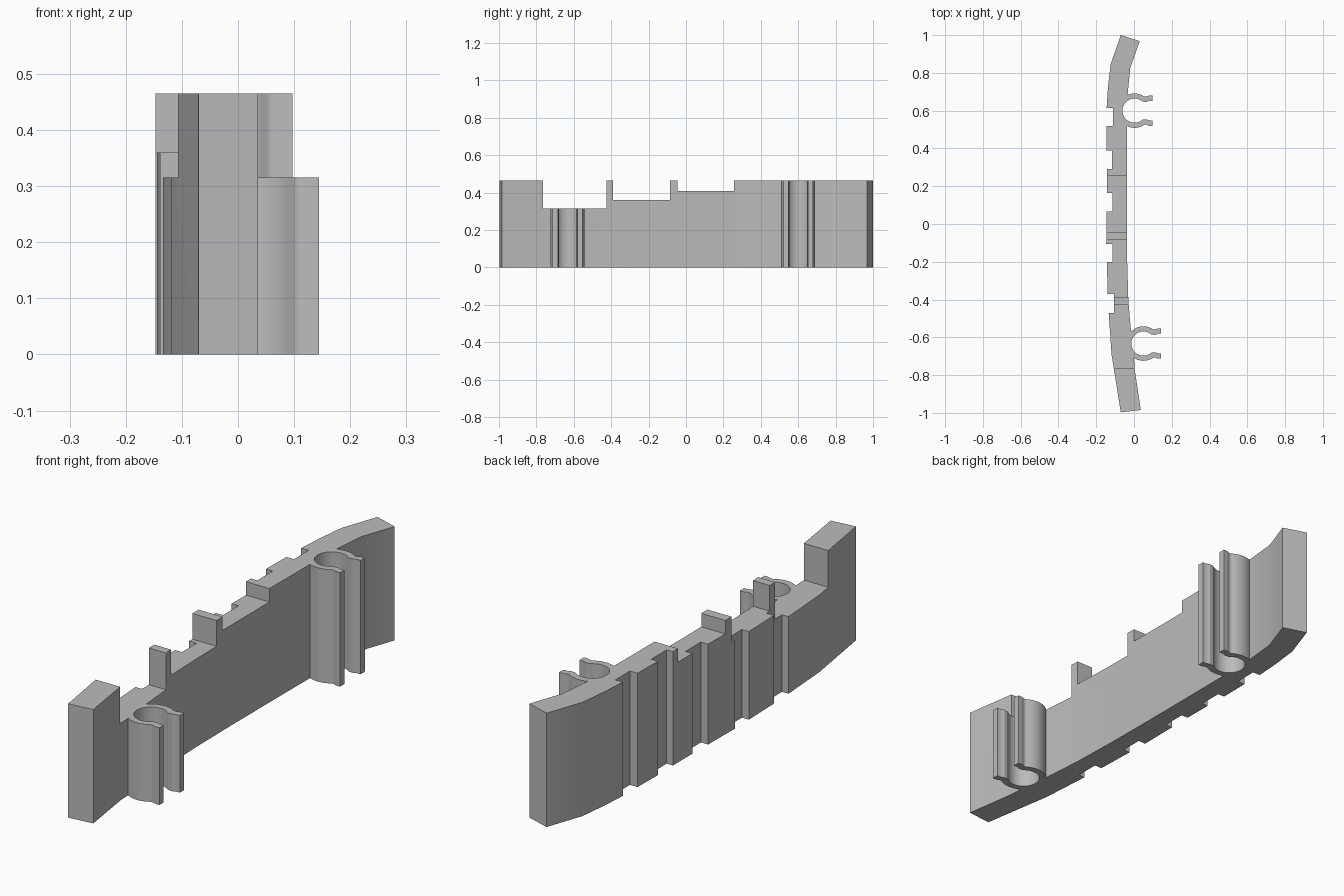
import bpy, bmesh
from math import sin, cos, radians

if "Cube" in bpy.data.objects:
    bpy.data.objects.remove(bpy.data.objects["Cube"])

HEIGHT = 0.465


def clip(cx, cy, low_angle, high_angle):
    """Outline of a snap clip, running from its lower root round to its upper root."""
    inner, outer = 0.064, 0.091

    def arc(r, a0, a1, n):
        return [(r * cos(radians(a0 + (a1 - a0) * i / n)),
                 r * sin(radians(a0 + (a1 - a0) * i / n))) for i in range(n + 1)]

    # flared lip: outer side going out, inner side coming back
    lip_out = [(0.054, 0.0745), (0.062, 0.0745), (0.07, 0.078), (0.078, 0.08), (0.094, 0.08)]
    lip_in = [(0.094, 0.052), (0.078, 0.052), (0.07, 0.049), (0.062, 0.046), (0.052, 0.047)]
    upper = lip_in[::-1] + lip_out[::-1] + arc(outer, 58, high_angle, 10)
    lower = arc(outer, -low_angle, -58, 10) + [(x, -y) for x, y in lip_out + lip_in]
    hole = arc(inner, -48, -312, 36)
    return [(cx + x, cy + y) for x, y in lower + hole + upper]


# Inner (clip) side of the curved bar, from -y to +y
right_side = [(0.036, -0.985), (0.003, -0.765)]
right_side += clip(0.05, -0.633, 123, 136)
right_side += [(-0.022, -0.5), (-0.03, -0.4), (-0.036, -0.2), (-0.038, 0.0), (-0.038, 0.3)]
right_side += clip(0.003, 0.6, 116, 114)
right_side += [(-0.02, 0.825), (0.03, 0.968)]

# Outer side, from +y to -y, with notches (y_top, y_bottom, edge x, floor x, edge x)
left_side = [(-0.07, 1.0), (-0.124, 0.845), (-0.138, 0.72)]
notches = [(0.615, 0.52, -0.145, -0.111, -0.145),
           (0.39, 0.29, -0.147, -0.116, -0.144),
           (0.165, 0.065, -0.144, -0.113, -0.145),
           (-0.105, -0.2, -0.147, -0.113, -0.144),
           (-0.37, -0.47, -0.139, -0.105, -0.134)]
for y0, y1, edge0, floor, edge1 in notches:
    left_side += [(edge0, y0), (floor, y0), (floor, y1), (edge1, y1)]
left_side += [(-0.119, -0.69), (-0.07, -0.997)]


def new_object(name, bm):
    bmesh.ops.recalc_face_normals(bm, faces=bm.faces)
    mesh = bpy.data.meshes.new(name)
    bm.to_mesh(mesh)
    bm.free()
    obj = bpy.data.objects.new(name, mesh)
    bpy.context.collection.objects.link(obj)
    return obj


# Curved bar with both clips
bm = bmesh.new()
base = bm.faces.new([bm.verts.new((x, y, 0)) for x, y in right_side + left_side])
ext = bmesh.ops.extrude_face_region(bm, geom=[base])
bmesh.ops.translate(bm, vec=(0, 0, HEIGHT),
                    verts=[v for v in ext["geom"] if isinstance(v, bmesh.types.BMVert)])
bar = new_object("clip_bar", bm)

# Stepped cut-outs in the top edge: y range and floor height
bm = bmesh.new()
for y0, y1, z in [(-0.765, -0.425, 0.315), (-0.39, -0.085, 0.36), (-0.045, 0.257, 0.41)]:
    cube = bmesh.ops.create_cube(bm, size=1)["verts"]
    bmesh.ops.scale(bm, vec=(1, y1 - y0, 0.4), verts=cube)
    bmesh.ops.translate(bm, vec=(0, (y0 + y1) / 2, z + 0.2), verts=cube)
cutter = new_object("top_cutter", bm)
cutter.hide_render = True

mod = bar.modifiers.new("top_steps", "BOOLEAN")
mod.operation = "DIFFERENCE"
mod.solver = "EXACT"
mod.object = cutter
bpy.context.view_layer.objects.active = bar
bar.select_set(True)
cutter.select_set(False)
bpy.ops.object.modifier_apply(modifier=mod.name)
bpy.data.objects.remove(cutter)

# Plain grey plastic
grey = bpy.data.materials.new("grey_plastic")
grey.diffuse_color = (0.5, 0.5, 0.5, 1)
grey.use_nodes = True
grey.node_tree.nodes["Principled BSDF"].inputs["Base Color"].default_value = grey.diffuse_color
bar.data.materials.clear()
bar.data.materials.append(grey)
bpy.ops.object.shade_smooth_by_angle(angle=radians(25))
